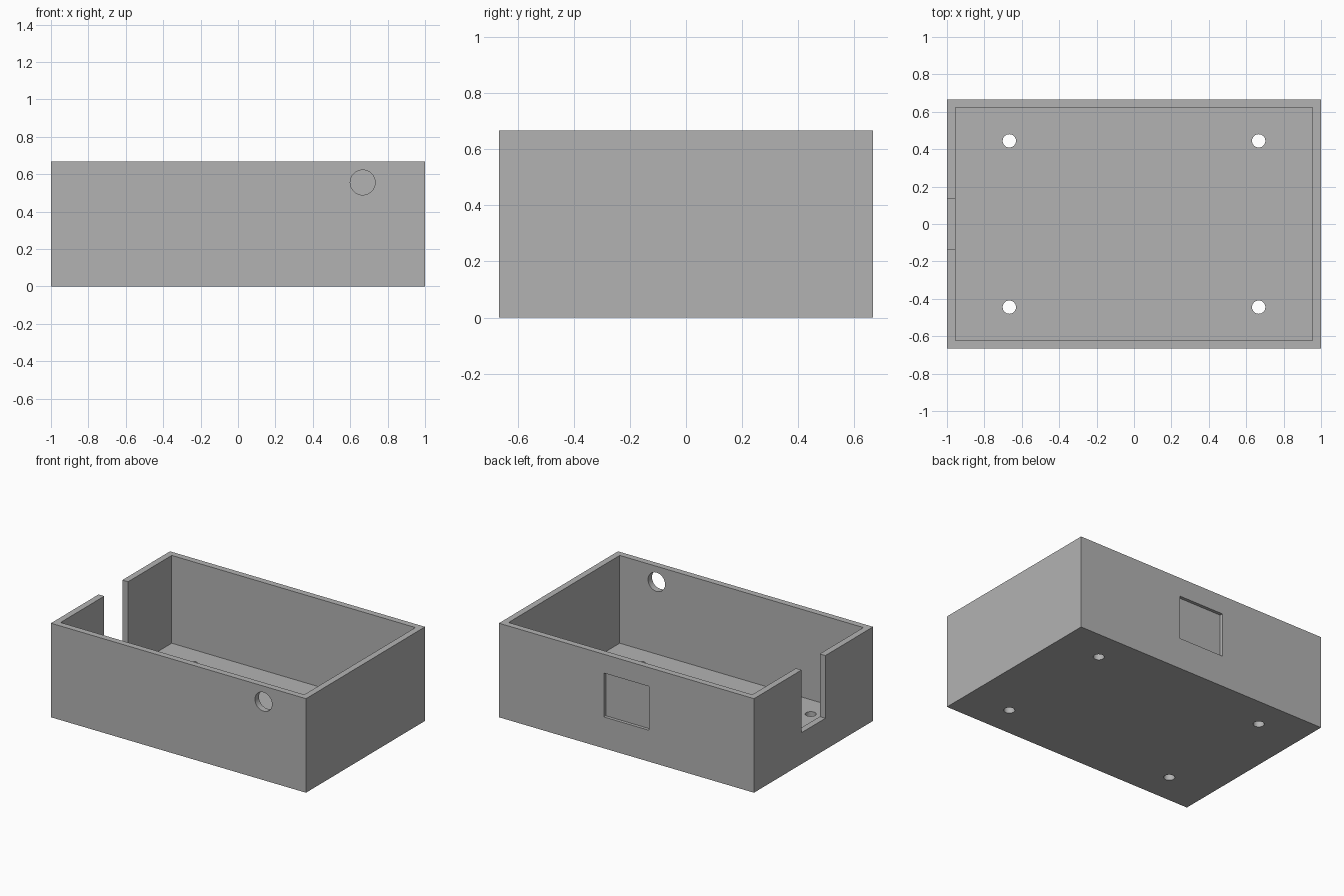
import bpy
from math import radians

cube = bpy.data.objects.get("Cube")
if cube:
    bpy.data.objects.remove(cube, do_unlink=True)

MM = 2 / 90                       # the box is laid out in millimetres, 90 long
L, W, H, WALL = 90, 60, 30, 2
OVER = 2                          # how far cutters overshoot a surface

# Single plain colour
grey = bpy.data.materials.new("plain grey")
grey.use_nodes = True
colour = (0.45, 0.45, 0.45, 1)
grey.diffuse_color = colour
grey.node_tree.nodes["Principled BSDF"].inputs["Base Color"].default_value = colour


def block(name, low, high):
    """Box spanning two corners, in millimetres."""
    bpy.ops.mesh.primitive_cube_add(size=1)
    obj = bpy.context.object
    obj.name = name
    obj.location = [(a + b) / 2 * MM for a, b in zip(low, high)]
    obj.scale = [(b - a) * MM for a, b in zip(low, high)]
    bpy.ops.object.transform_apply(location=True, rotation=True, scale=True)
    obj.data.materials.append(grey)
    return obj


def drill(name, centre, diameter, length, tilt=0):
    """Round cutter, upright unless tilted about x."""
    bpy.ops.mesh.primitive_cylinder_add(
        vertices=48, radius=diameter / 2 * MM, depth=length * MM,
        location=[c * MM for c in centre], rotation=(radians(tilt), 0, 0))
    obj = bpy.context.object
    obj.name = name
    bpy.ops.object.transform_apply(location=True, rotation=True, scale=True)
    obj.data.materials.append(grey)
    return obj


# Solid body of the enclosure
case = block("open_case", (-L / 2, -W / 2, 0), (L / 2, W / 2, H))

# Inner cavity, open at the top
cutters = [block("cavity_cutter", (-L / 2 + WALL, -W / 2 + WALL, WALL),
                 (L / 2 - WALL, W / 2 - WALL, H + OVER))]

# Cable slot in the right wall, open at the top
cutters.append(block("slot_cutter", (-L / 2 - OVER, -6, 10),
                     (-L / 2 + WALL + OVER, 6, H + OVER)))

# Shallow rectangular recess in the back wall
cutters.append(block("recess_cutter", (-8, W / 2 - WALL / 2, 10),
                     (8, W / 2 + OVER, 24)))

# Round opening in the front wall
cutters.append(drill("front_hole_cutter", (30, -W / 2 + WALL / 2, 25), 6,
                     WALL + 2 * OVER, tilt=90))

# Four screw holes through the floor
for x in (-30, 30):
    for y in (-20, 20):
        cutters.append(drill("screw_hole_cutter", (x, y, WALL / 2), 3.2,
                             WALL + 2 * OVER))

# Cut every opening, then discard the cutters
bpy.ops.object.select_all(action="DESELECT")
bpy.context.view_layer.objects.active = case
case.select_set(True)
for cutter in cutters:
    cutter.hide_render = True
    mod = case.modifiers.new(cutter.name, "BOOLEAN")
    mod.operation = "DIFFERENCE"
    mod.solver = "EXACT"
    mod.object = cutter
    bpy.ops.object.modifier_apply(modifier=mod.name)
    bpy.data.objects.remove(cutter, do_unlink=True)

# Smooth hole walls, crisp box edges
bpy.ops.object.shade_smooth_by_angle(angle=radians(30))
